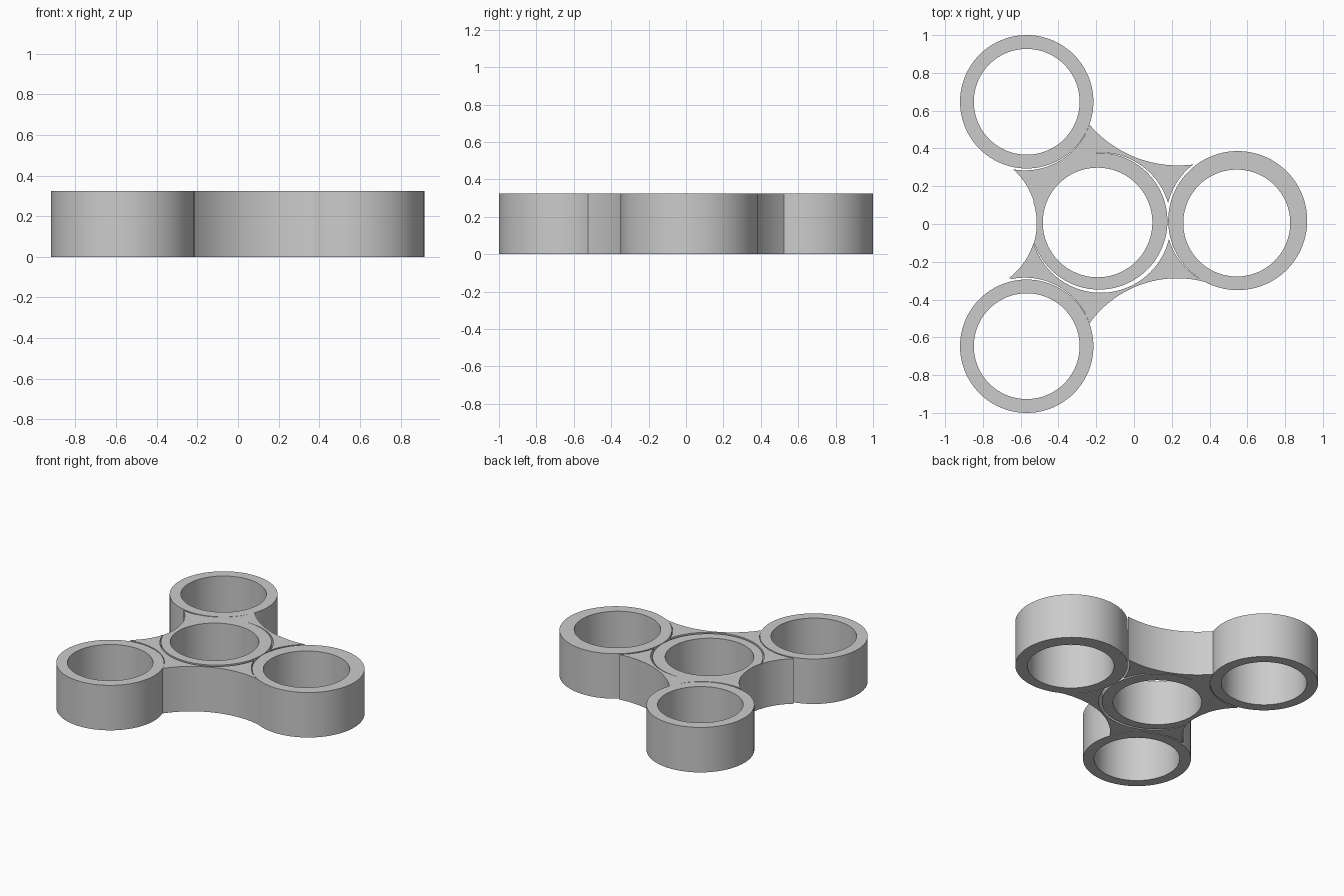
import bpy, math
from mathutils import Vector

if "Cube" in bpy.data.objects:
    bpy.data.objects.remove(bpy.data.objects["Cube"])

H = 0.325
N = 128


def circle(c, r, n=N):
    return [(c[0] + r * math.cos(2 * math.pi * i / n),
             c[1] + r * math.sin(2 * math.pi * i / n)) for i in range(n)]


def make(name, verts, faces):
    me = bpy.data.meshes.new(name)
    me.from_pydata(verts, [], faces)
    ob = bpy.data.objects.new(name, me)
    bpy.context.collection.objects.link(ob)
    return ob


def prism(name, pts, z0, z1):
    """Counter-clockwise outline extruded from z0 to z1."""
    n = len(pts)
    v = [(x, y, z0) for x, y in pts] + [(x, y, z1) for x, y in pts]
    f = [(i, (i + 1) % n, n + (i + 1) % n, n + i) for i in range(n)]
    f += [tuple(reversed(range(n))), tuple(range(n, 2 * n))]
    return make(name, v, f)


def ring(name, co, ro, ci, ri):
    """Tube with its own outer and bore centres."""
    loops = [(circle(co, ro), 0), (circle(co, ro), H), (circle(ci, ri), H), (circle(ci, ri), 0)]
    v = [(x, y, z) for pts, z in loops for x, y in pts]
    f = []
    for k in range(4):
        a, b = k * N, (k + 1) % 4 * N
        f += [(a + i, a + (i + 1) % N, b + (i + 1) % N, b + i) for i in range(N)]
    return make(name, v, f)


def arc(p, q, r, n=32):
    """Circular arc from p through q to r."""
    p, q, r = Vector(p), Vector(q), Vector(r)
    d = 2 * (p.x * (q.y - r.y) + q.x * (r.y - p.y) + r.x * (p.y - q.y))
    a, b, c = p.length_squared, q.length_squared, r.length_squared
    o = Vector(((a * (q.y - r.y) + b * (r.y - p.y) + c * (p.y - q.y)) / d,
                (a * (r.x - q.x) + b * (p.x - r.x) + c * (q.x - p.x)) / d))
    a0 = math.atan2(*(p - o).yx)
    a1 = math.atan2(*(r - o).yx)
    sweep = (a1 - a0 + math.pi) % (2 * math.pi) - math.pi
    rad = (p - o).length
    return [(o.x + rad * math.cos(a0 + sweep * i / n),
             o.y + rad * math.sin(a0 + sweep * i / n)) for i in range(n + 1)]


def cut(ob, c, r):
    """Subtract a tall cylinder."""
    tool = prism("cutter", circle(c, r), -0.2, H + 0.2)
    tool.hide_render = True
    bpy.context.view_layer.objects.active = ob
    m = ob.modifiers.new("cut", "BOOLEAN")
    m.operation, m.solver, m.object = "DIFFERENCE", "EXACT", tool
    bpy.ops.object.modifier_apply(modifier=m.name)
    bpy.data.objects.remove(tool)


# Outer bearing rings
parts = []
for label, s in (("back", 1), ("front", -1)):
    c = (-0.568, 0.647 * s)
    parts.append(ring(label + "_left_ring", c, 0.353, c, 0.28))
parts.append(ring("right_ring", (0.549, 0.018), 0.368, (0.544, 0.005), 0.283))

# Centre ring, trimmed by the concave left side of the web
hub = ring("centre_ring", (-0.185, 0.015), 0.362, (-0.193, 0.008), 0.29)
cut(hub, (-0.889, 0.002), 0.374)
parts.append(hub)

# Concave three-armed web
outline = (arc((-0.235, -0.525), (0.08, -0.307), (0.41, -0.317))
           + arc((0.39, 0.33), (0.06, 0.335), (-0.235, 0.525))
           + arc((-0.64, 0.29), (-0.515, 0.02), (-0.66, -0.285)))
web = prism("web", outline, 0, H)

# Off-centre ring seats leave the thin crescent slits
for c, r in (((-0.176, 0.007), 0.371), ((-0.577, 0.645), 0.361),
             ((-0.577, -0.645), 0.361), ((0.537, 0.024), 0.367)):
    cut(web, c, r)
parts.append(web)

# Smooth walls with sharp rims
for ob in parts:
    bpy.ops.object.select_all(action="DESELECT")
    ob.select_set(True)
    bpy.context.view_layer.objects.active = ob
    bpy.ops.object.shade_smooth_by_angle(angle=math.radians(30))
